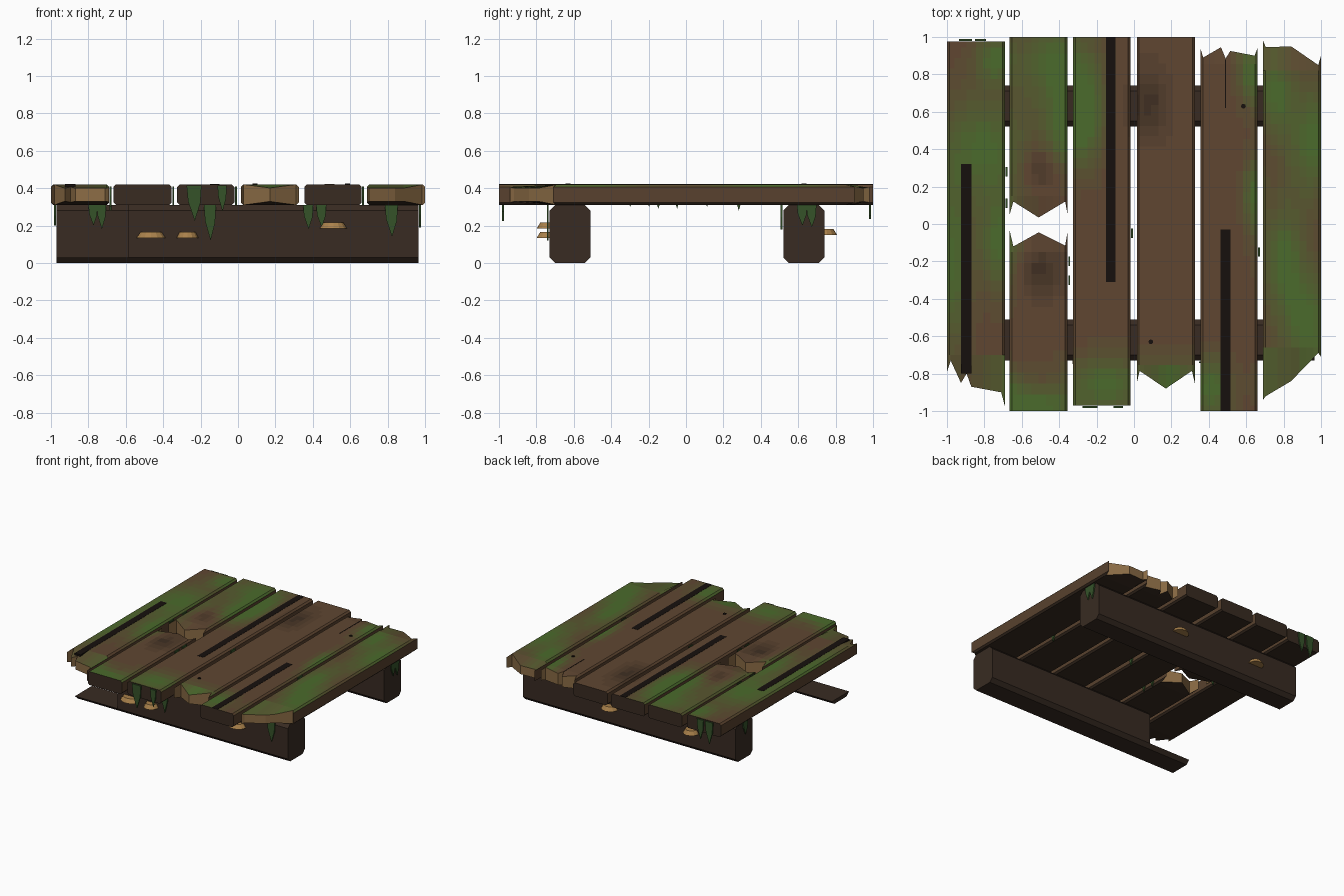
import bpy, bmesh, math
from mathutils import Vector

if "Cube" in bpy.data.objects:
    bpy.data.objects.remove(bpy.data.objects["Cube"])

def mat(name, c):
    m = bpy.data.materials.new(name)
    m.diffuse_color = (*c, 1)
    m.use_nodes = True
    m.node_tree.nodes["Principled BSDF"].inputs["Base Color"].default_value = m.diffuse_color
    return m

def mix(a, b, t):
    return tuple(p + (q - p) * t for p, q in zip(a, b))

BROWN, GREEN, DARK = (.115, .062, .031), (.07, .145, .025), (.05, .028, .016)
shades = [mat(f"wood_shade_{i}", mix(BROWN, DARK, (4 - i) / 4) if i < 4 else mix(BROWN, GREEN, (i - 4) / 8))
          for i in range(13)]
M_UNDER = mat("damp_wood", (.04, .024, .015))
M_TAN = mat("broken_wood", (.26, .15, .06))
M_BEAM = mat("beam_wood", (.04, .024, .016))
M_CRACK = mat("crack", (.008, .005, .004))
M_MOSS = mat("moss", (.035, .085, .022))
M_FUNGUS = mat("fungus", (.40, .22, .07))

# mossy and dark stains: x, y, radius x, radius y
MOSS = [(-.80, .40, .22, .28), (-.97, -.2, .09, .45), (-.72, -.1, .1, .25), (-.72, -.9, .14, .12),
        (-.74, .88, .1, .12), (-.42, .85, .18, .22), (-.37, .5, .1, .2), (-.5, -.98, .2, .1),
        (-.25, .6, .09, .25), (-.15, -.85, .2, .14), (.2, -.84, .13, .1), (.42, -.88, .1, .16),
        (.62, .8, .06, .15), (.64, .15, .05, .2), (.95, .45, .14, .3), (.8, -.2, .1, .3),
        (.93, -.55, .12, .3), (.74, -.85, .08, .1), (.76, .7, .08, .2)]
STAIN = [(-.5, -.25, .11, .12), (.08, .65, .1, .18), (-.5, .3, .1, .1)]

def shade_at(x, y):
    f = lambda spots: min(1, sum(math.exp(-((x - a) / r) ** 2 - ((y - b) / s) ** 2) for a, b, r, s in spots))
    g, d = f(MOSS), f(STAIN)
    return max(0, min(12, round(4 + 8 * g - 4 * d)))

def finish(name, bm, mats):
    bmesh.ops.recalc_face_normals(bm, faces=bm.faces)
    me = bpy.data.meshes.new(name)
    bm.to_mesh(me)
    bm.free()
    for m in mats:
        me.materials.append(m)
    ob = bpy.data.objects.new(name, me)
    bpy.context.collection.objects.link(ob)
    return ob

def prism(name, pts, vec, m):
    """Flat outline pushed along vec."""
    bm = bmesh.new()
    a = [bm.verts.new(p) for p in pts]
    b = [bm.verts.new(Vector(p) + Vector(vec)) for p in pts]
    bm.faces.new(a)
    bm.faces.new(b[::-1])
    for i in range(len(a)):
        j = (i + 1) % len(a)
        bm.faces.new((a[i], a[j], b[j], b[i]))
    return finish(name, bm, [m])

def along(line, x):
    for (x0, y0), (x1, y1) in zip(line, line[1:]):
        if x <= x1 + 1e-6:
            return y0 + (y1 - y0) * (x - x0) / (x1 - x0)
    return line[-1][1]

Z0, Z1, C = .31, .42, .013

def plank(name, x0, x1, front, back):
    """front/back: one y for a sawn end, or a list of points for a broken end."""
    ends = [e if isinstance(e, list) else [(x0, e), (x1, e)] for e in (front, back)]
    jag = [isinstance(e, list) for e in (front, back)]
    xs = {round(p[0], 3) for e in ends for p in e} | {x0, x1, round(x0 + C, 3), round(x1 - C, 3)}
    for i in range(1, 8):
        x = round(x0 + (x1 - x0) * i / 8, 3)
        if all(abs(x - k) > .012 for k in xs):
            xs.add(x)
    xs = sorted(xs)
    inner = [max(p[1] for p in ends[0]), min(p[1] for p in ends[1])]
    ya, yb = inner[0] + .03, inner[1] - .03
    n = max(6, int((yb - ya) * 18))
    bm = bmesh.new()
    top, bot = [], []
    for x in xs:
        edge = x in (x0, x1)
        c = C if edge else 0
        tips = [along(e, x) for e in ends]
        ys = [tips[0]] + [ya + (yb - ya) * i / n for i in range(n + 1)] + [tips[1]]
        thin = [0] * len(ys)
        if not edge:  # broken tips get thinner
            for k, idx in ((0, 0), (1, -1)):
                if jag[k]:
                    thin[idx] = min(.02, .2 * abs(tips[k] - inner[k]))
        top.append([bm.verts.new((x, y, Z1 - c - t)) for y, t in zip(ys, thin)])
        bot.append([bm.verts.new((x, y, Z0 + c + t)) for y, t in zip(ys, thin)])
    nr = n + 2

    def face(vs, m=None):
        f = bm.faces.new(vs)
        p = f.calc_center_median()
        f.material_index = shade_at(p.x, p.y) if m is None else m
    for i in range(len(xs) - 1):
        for j in range(nr):
            face((top[i][j], top[i + 1][j], top[i + 1][j + 1], top[i][j + 1]))
            face((bot[i][j], bot[i][j + 1], bot[i + 1][j + 1], bot[i + 1][j]), 13)
        for k, j in ((0, 0), (1, nr)):
            face((top[i][j], bot[i][j], bot[i + 1][j], top[i + 1][j]), 14 if jag[k] else 13)
    for i in (0, -1):
        for j in range(nr):
            face((top[i][j], top[i][j + 1], bot[i][j + 1], bot[i][j]), 3)
    return finish(name, bm, shades + [M_UNDER, M_TAN])

# deck planks
plank("plank_1", -1, -.69, [(-1, -.79), (-.98, -.73), (-.925, -.85), (-.895, -.8), (-.87, -.87),
                            (-.71, -.9), (-.69, -.975)], .975)
plank("plank_2_back", -.665, -.355, [(-.665, .05), (-.645, .12), (-.51, .035), (-.368, .12), (-.355, .05)], 1)
plank("plank_2_front", -.665, -.355, -1, [(-.665, -.035), (-.645, -.12), (-.51, -.045), (-.368, -.115), (-.355, -.04)])
plank("plank_3", -.325, -.02, -.97, 1)
plank("plank_4", .015, .325, [(.015, -.85), (.03, -.785), (.17, -.88), (.31, -.785), (.325, -.85)], 1)
plank("plank_5", .355, .66, -1, [(.355, .94), (.37, .89), (.465, .945), (.49, .885), (.515, .925), (.645, .9), (.66, .94)])
plank("plank_6", .69, 1, [(.69, -.94), (.705, -.92), (.84, -.84), (.985, -.69), (1, -.71)],
      [(.69, .98), (.705, .945), (.84, .95), (.985, .85), (1, .9)])

# support beams, the front one broken down to a thin splinter at the left
def beam(name, y, xa, xb, h=.31):
    w, c = .11, .03
    pts = [(-w + c, 0), (w - c, 0), (w, c)]
    pts += [(w, h - c), (w - c, h), (-w + c, h), (-w, h - c)] if h > .1 else []
    pts += [(-w, c)]
    prism(name, [(xa, y + a, z) for a, z in pts], (xb - xa, 0, 0), M_BEAM)
beam("back_beam", .63, -.97, .965)
beam("front_beam", -.62, -.585, .965)
beam("front_beam_splinter", -.62, -.97, -.58, .03)

# dark cracks on the deck
for i, (xa, xb, ya, yb) in enumerate([(-.925, -.87, -.8, .32), (-.15, -.098, -.31, .999),
                                      (.462, .515, -.999, -.03), (.487, .493, .62, .88)]):
    prism(f"crack_{i + 1}", [(xa, ya, .405), (xb, ya, .405), (xb, yb, .405), (xa, yb, .405)], (0, 0, .0165), M_CRACK)

# nail heads
for x, y in ((.585, .63), (.09, -.63)):
    bpy.ops.mesh.primitive_cylinder_add(vertices=8, radius=.013, depth=.012, location=(x, y, .419))
    bpy.context.object.name = "nail"
    bpy.context.object.data.materials.append(M_CRACK)

# hanging moss: root position, width, drop, outward direction
def moss(x, y, z, w, h, d):
    n, t = Vector((*d, 0)), Vector((-d[1], d[0], 0))
    out = [(-.5, 0), (.5, 0), (.42, -.5), (.05, -1), (-.4, -.45)]
    pts = [Vector((x, y, z)) + t * (a * w) + Vector((0, 0, b * h)) + n * .004 for a, b in out]
    prism("hanging_moss", pts, n * .01, M_MOSS)
F, B, R, L = (0, -1), (0, 1), (1, 0), (-1, 0)
for args in [(-.235, -.97, .415, .08, .19, F), (-.085, -.97, .415, .05, .14, F),
             (-.15, -.73, .31, .065, .19, F), (.375, -.73, .31, .055, .13, F), (.445, -.73, .31, .055, .12, F),
             (.82, -.73, .31, .07, .17, F), (-.775, .52, .31, .05, .11, F), (-.73, .52, .31, .05, .13, F),
             (-.9, .975, .415, .07, .18, B), (-.82, .975, .415, .06, .16, B),
             (.965, .62, .31, .055, .11, R), (.965, .67, .31, .055, .12, R), (-.97, .63, .31, .06, .11, L),
             (-.69, .28, .41, .05, .13, R), (-.69, .11, .41, .05, .11, R),
             (-.355, -.2, .41, .05, .11, R), (-.355, -.3, .41, .05, .11, R),
             (-.02, -.05, .41, .05, .12, R), (.66, -.15, .41, .05, .12, R)]:
    moss(*args)

# shelf fungi, half sunk into the beam faces
for x, y, z, r in [(-.465, -.73, .15, .08), (-.27, -.73, .15, .06), (.51, -.73, .2, .075),
                   (.17, .74, .165, .07), (-.57, .74, .165, .065)]:
    bpy.ops.mesh.primitive_cone_add(vertices=14, radius1=r, radius2=r * .72, depth=.032, location=(x, y, z))
    o = bpy.context.object
    o.name = "shelf_fungus"
    o.scale.y = .068 / r
    o.data.materials.append(M_FUNGUS)
